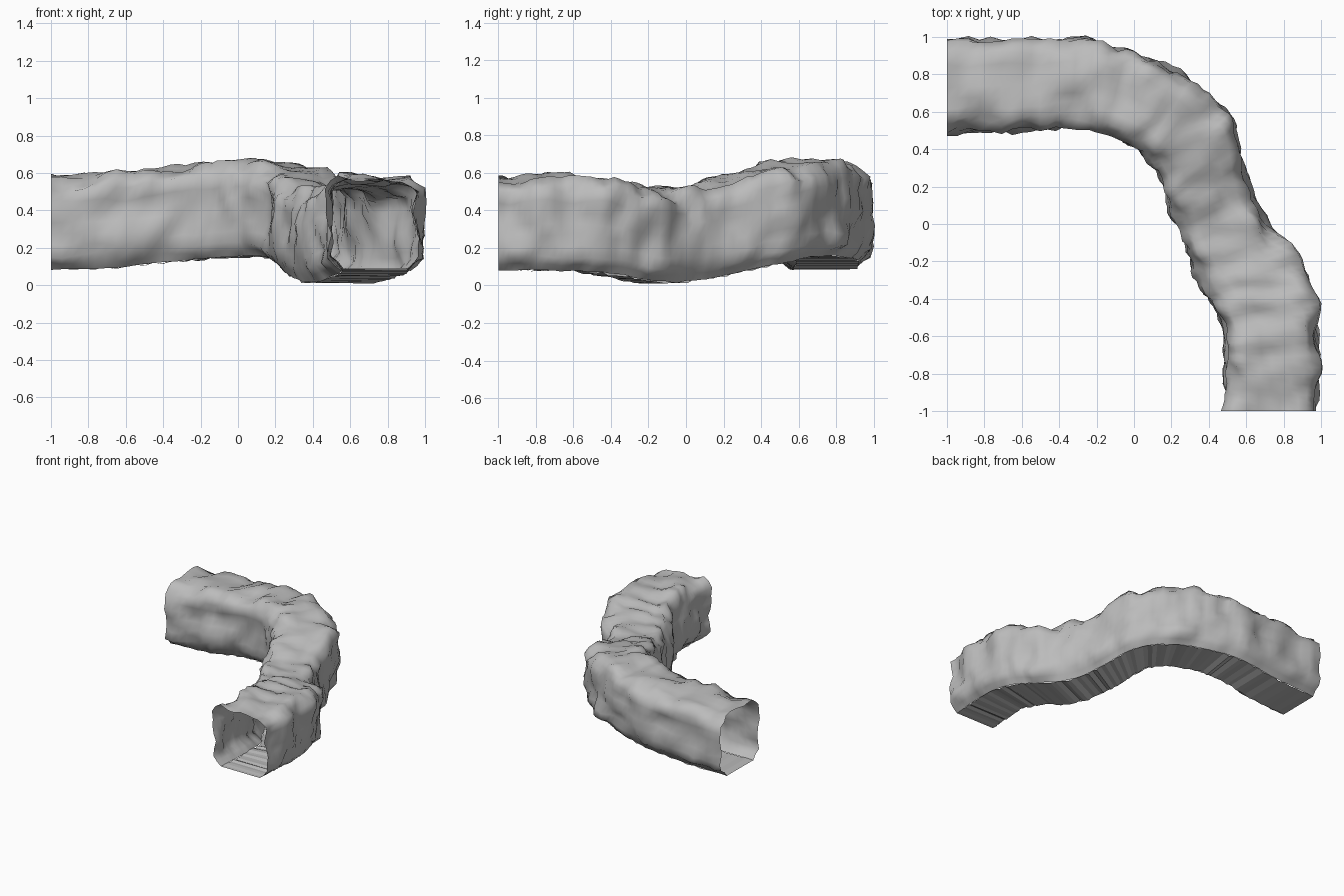
import bpy
import bmesh
import random
from mathutils import Vector, noise

random.seed(4)
cube = bpy.data.objects.get("Cube")
if cube:
    bpy.data.objects.remove(cube)

rock = bpy.data.materials.new("grey rock")
rock.use_nodes = True
colour = (0.5, 0.5, 0.5, 1)
rock.diffuse_color = colour
rock.node_tree.nodes["Principled BSDF"].inputs["Base Color"].default_value = colour

# Stations along the passage: inner wall x, y, outer wall x, y, floor height
stations = [Vector(s) for s in (
    (-1, .49, -1, .97, .085),
    (-.6, .51, -.6, .98, .1),
    (-.3, .525, -.26, .98, .135),
    (-.1, .47, .04, .9, .15),
    (.05, .38, .3, .76, .16),
    (.15, .24, .5, .58, .125),
    (.2, .08, .58, .32, .07),
    (.27, -.12, .67, .07, .025),
    (.36, -.33, .84, -.14, .02),
    (.45, -.46, .94, -.34, .055),
    (.49, -.64, .98, -.56, .08),
    (.49, -.8, .98, -.8, .08),
    (.475, -1, .965, -1, .08),
)]
HEIGHT = .495
STEPS = 7
CHAMFER = .14


def catmull(a, b, c, d, t):
    return (b * 2 + (c - a) * t + (a * 2 - b * 5 + c * 4 - d) * t * t
            + (b * 3 - a - c * 3 + d) * t ** 3) / 2


def sample_path():
    ext = [stations[0] * 2 - stations[1], *stations, stations[-1] * 2 - stations[-2]]
    path = []
    for i in range(len(stations) - 1):
        path += [catmull(*ext[i:i + 4], k / STEPS) for k in range(STEPS)]
    return path + [stations[-1]]


def subdivide(points, count):
    # Evenly split each side of an open outline
    out = []
    for (a, b), n in zip(zip(points, points[1:]), count):
        out += [Vector(a).lerp(Vector(b), k / n) for k in range(n)]
    return out + [Vector(points[-1])]


def loft(name, outline, rough, jitter):
    bm = bmesh.new()
    path = sample_path()
    rings = []
    for i, s in enumerate(path):
        inner, outer = Vector((s[0], s[1], s[4])), Vector((s[2], s[3], s[4]))
        across = outer - inner
        fade = min(1, i / 4, (len(path) - 1 - i) / 4)
        lift = random.uniform(-jitter, jitter) * fade
        ring = []
        for u, v in outline:
            p = inner + across * u + Vector((0, 0, v * HEIGHT + lift))
            out = across.normalized() * (u - .5) + Vector((0, 0, v - .5))
            bump = noise.noise(p * 6) + .5 * noise.noise(p * 13)
            # Bumps die away toward the floor seam
            p += out * bump * rough * min(1, v * 4 + .2)
            p += out * random.uniform(-.006, .006) * fade
            # Keep both open ends cut square
            if i == 0:
                p.x = -1
            elif i == len(path) - 1:
                p.y = -1
            ring.append(bm.verts.new(p))
        rings.append(ring)
    for a, b in zip(rings, rings[1:]):
        for k in range(len(outline) - 1):
            bm.faces.new((a[k], a[k + 1], b[k + 1], b[k]))
    bmesh.ops.recalc_face_normals(bm, faces=bm.faces)
    # Point the open shell outward
    flip = sum(f.normal.z * (f.calc_center_median().z - .33) for f in bm.faces)
    if flip < 0:
        bmesh.ops.reverse_faces(bm, faces=bm.faces)
    mesh = bpy.data.meshes.new(name)
    bm.to_mesh(mesh)
    bm.free()
    mesh.materials.append(rock)
    obj = bpy.data.objects.new(name, mesh)
    bpy.context.collection.objects.link(obj)
    return obj


# Walls and roof: chamfered arch outline, open at the floor
c = CHAMFER
arch = subdivide([(c, 0), (0, c), (0, 1 - c), (c, 1), (1 - c, 1), (1, 1 - c),
                  (1, c), (1 - c, 0)], (2, 6, 2, 6, 2, 6, 2))
walls = loft("tunnel_walls", arch, .09, 0)
for poly in walls.data.polygons:
    poly.use_smooth = True

# Floor: faceted cross strips with uneven heights
loft("tunnel_floor", subdivide([(c, 0), (1 - c, 0)], (1,)), .04, .009)
